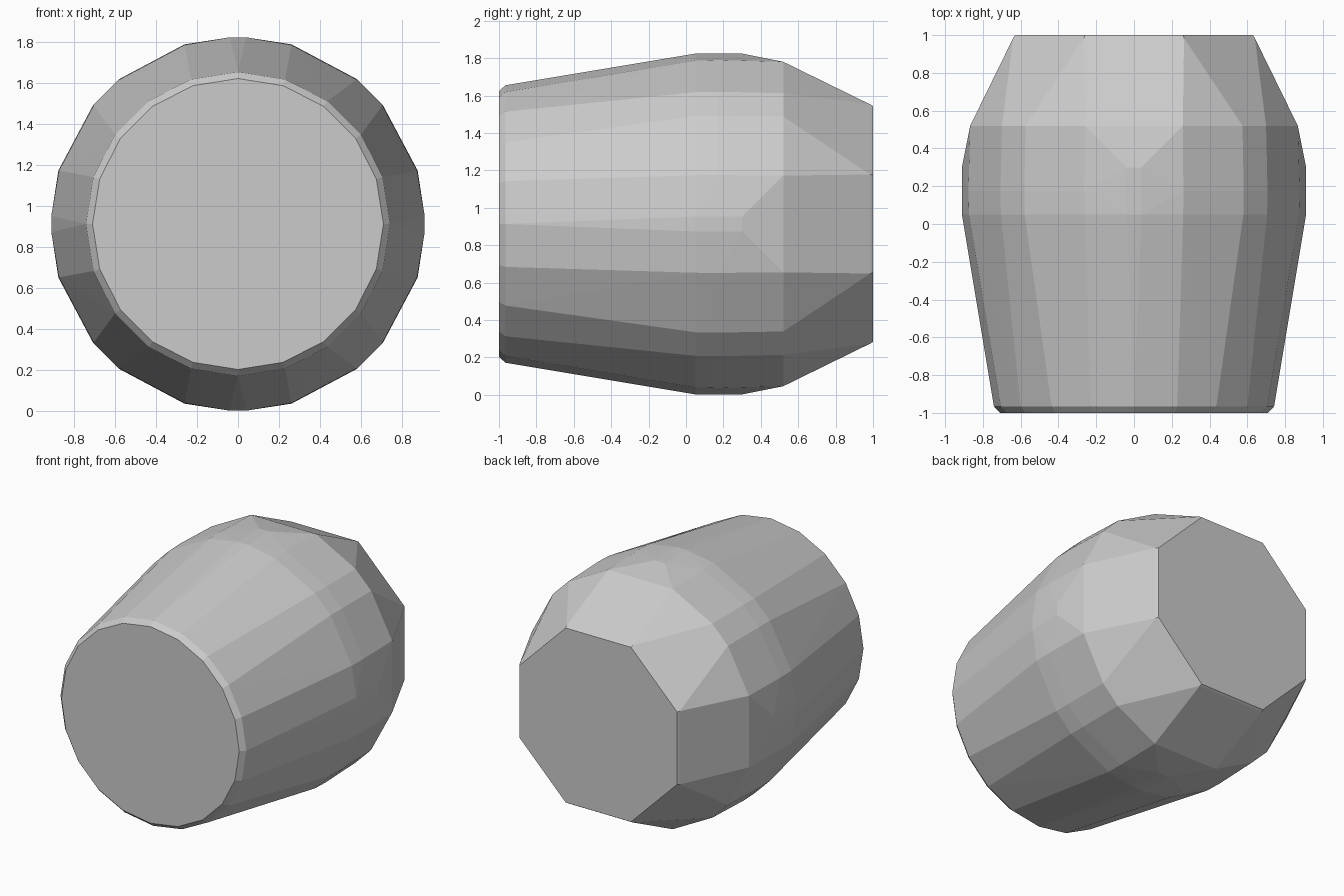
import bpy, bmesh
from math import sin, cos, radians

if "Cube" in bpy.data.objects:
    bpy.data.objects.remove(bpy.data.objects["Cube"])

CENTRE_Z = 0.913

# Angles of the faceted bulge, repeated every quarter turn
bulge = [q * 90 + a for q in range(4) for a in (2.5, 16.6, 39.4, 50.6, 73.4, 87.5)]
shoulder = [q * 90 + a for q in range(4) for a in (16.6, 39.4, 50.6, 73.4)]
octagon = [22.5 + 45 * i for i in range(8)]
front = [18 * i for i in range(20)]

# Cross-sections from front to back: y, radius, angles
rings = [
    (-1.00, 0.710, front),      # front cap
    (-0.965, 0.742, front),     # front bevel
    (0.05, 0.912, bulge),       # widest band
    (0.175, 0.915, shoulder),
    (0.30, 0.912, bulge),
    (0.52, 0.905, shoulder),    # rear shoulder
    (0.985, 0.692, octagon),    # back bevel
    (1.00, 0.682, octagon),     # back cap
]

# Faceted barrel as the convex hull of the cross-sections
bm = bmesh.new()
for y, r, angles in rings:
    for a in angles:
        t = radians(a)
        bm.verts.new((r * sin(t), y, CENTRE_Z + r * cos(t)))
result = bmesh.ops.convex_hull(bm, input=bm.verts[:])
loose = [v for v in bm.verts if not v.link_faces]
bmesh.ops.delete(bm, geom=loose, context='VERTS')
bmesh.ops.dissolve_limit(bm, angle_limit=radians(1), verts=bm.verts[:], edges=bm.edges[:])
bmesh.ops.recalc_face_normals(bm, faces=bm.faces[:])

mesh = bpy.data.meshes.new("faceted_barrel")
bm.to_mesh(mesh)
bm.free()
barrel = bpy.data.objects.new("faceted_barrel", mesh)
bpy.context.collection.objects.link(barrel)
